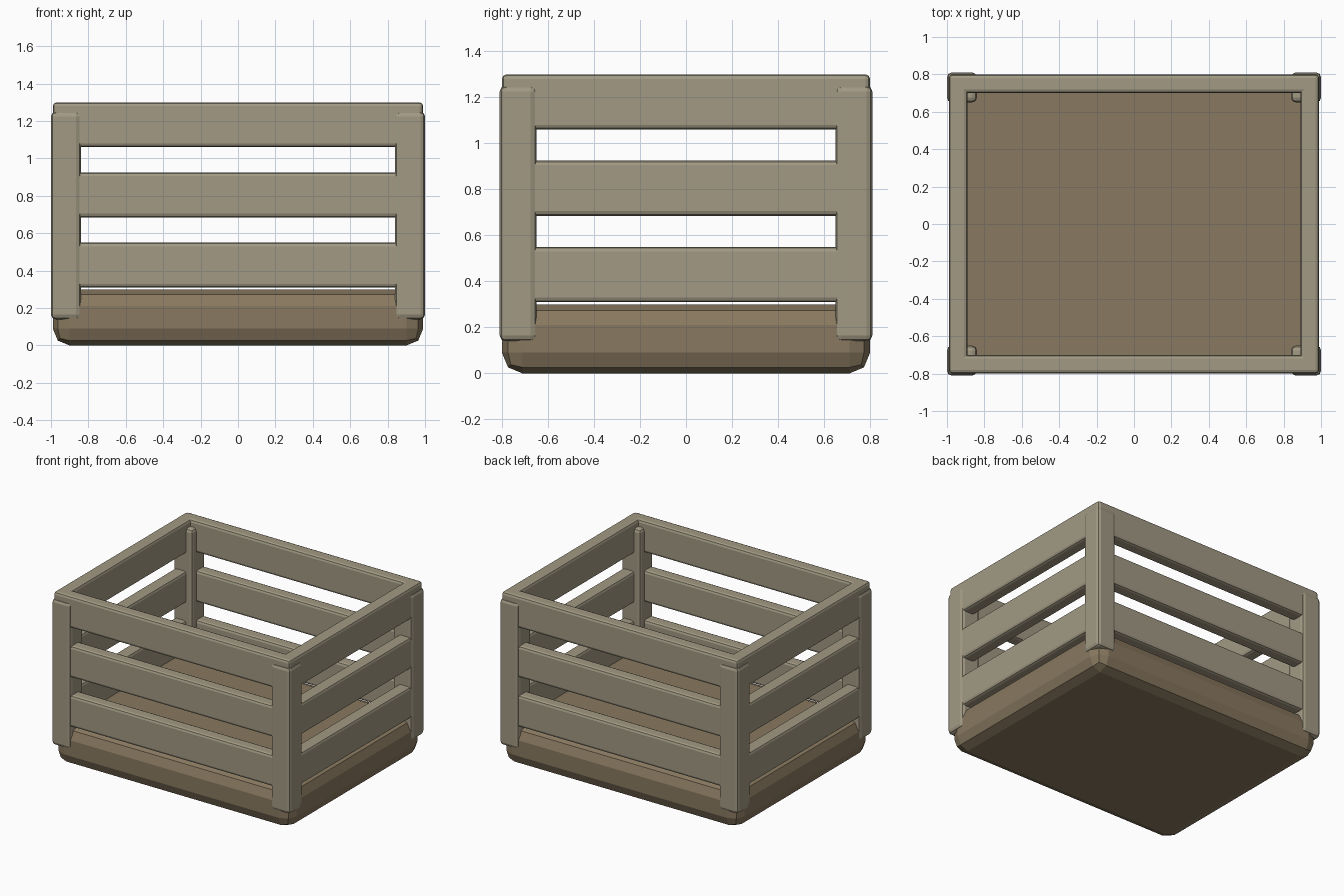
import bpy, bmesh

if "Cube" in bpy.data.objects:
    bpy.data.objects.remove(bpy.data.objects["Cube"])


def material(name, color):
    mat = bpy.data.materials.new(name)
    mat.diffuse_color = (*color, 1)
    mat.use_nodes = True
    mat.node_tree.nodes["Principled BSDF"].inputs["Base Color"].default_value = mat.diffuse_color
    return mat


wood = material("pale_wood", (0.36, 0.32, 0.23))
dark_wood = material("brown_wood", (0.25, 0.19, 0.115))


def beveled_box(name, center, size, bevel, mat):
    bm = bmesh.new()
    bmesh.ops.create_cube(bm, size=1)
    bmesh.ops.scale(bm, vec=size, verts=bm.verts)
    bmesh.ops.bevel(bm, geom=bm.edges[:], offset=bevel, segments=2,
                    profile=0.5, affect='EDGES')
    mesh = bpy.data.meshes.new(name)
    bm.to_mesh(mesh)
    bm.free()
    mesh.materials.append(mat)
    obj = bpy.data.objects.new(name, mesh)
    obj.location = center
    bpy.context.collection.objects.link(obj)
    return obj


# Chunky base block
beveled_box("base", (0, 0, 0.15), (1.98, 1.60, 0.30), 0.09, dark_wood)

# Three rings of slats
for i in range(3):
    z = 0.43 + 0.375 * i
    for s, side in ((-1, "front"), (1, "back")):
        beveled_box(f"{side}_slat_{i + 1}", (0, s * 0.75, z),
                    (1.98, 0.10, 0.24), 0.02, wood)
    for s, side in ((-1, "left"), (1, "right")):
        beveled_box(f"{side}_slat_{i + 1}", (s * 0.94, 0, z),
                    (0.10, 1.60, 0.24), 0.02, wood)

# Corner posts
for sx, xn in ((-1, "left"), (1, "right")):
    for sy, yn in ((-1, "front"), (1, "back")):
        beveled_box(f"{yn}_{xn}_post", (sx * 0.92, sy * 0.73, 0.695),
                    (0.16, 0.16, 1.11), 0.025, wood)
